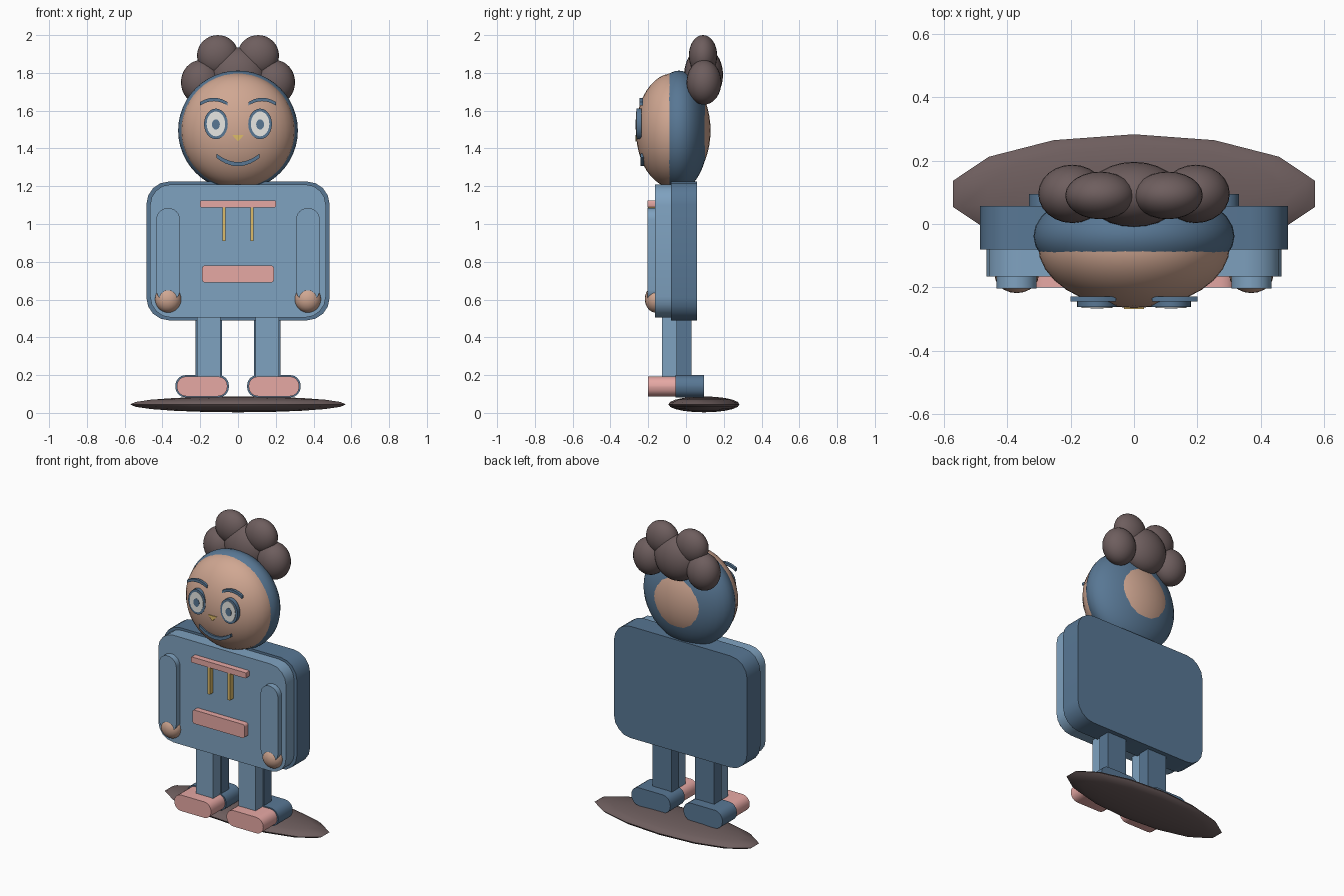
import bpy, bmesh, math

if "Cube" in bpy.data.objects:
    bpy.data.objects.remove(bpy.data.objects["Cube"])


def srgb(r, g, b):
    lin = [((c / 255 + 0.055) / 1.055) ** 2.4 for c in (r, g, b)]
    return (*lin, 1.0)


def material(name, rgb):
    m = bpy.data.materials.new(name)
    m.diffuse_color = srgb(*rgb)
    m.use_nodes = True
    m.node_tree.nodes["Principled BSDF"].inputs["Base Color"].default_value = m.diffuse_color
    return m


LIGHT = material("light_blue", (127, 162, 192))
DARK = material("dark_blue", (88, 119, 148))
SKIN = material("skin_tan", (208, 167, 146))
PINK = material("soft_pink", (230, 168, 164))
HAIR = material("dark_brown", (110, 94, 94))
GOLD = material("gold", (222, 188, 105))
WHITE = material("off_white", (232, 232, 228))


def finish(bm, name, mat, angle):
    bmesh.ops.recalc_face_normals(bm, faces=bm.faces)
    mesh = bpy.data.meshes.new(name)
    bm.to_mesh(mesh)
    bm.free()
    mesh.materials.append(mat)
    ob = bpy.data.objects.new(name, mesh)
    bpy.context.collection.objects.link(ob)
    bpy.ops.object.select_all(action='DESELECT')
    ob.select_set(True)
    bpy.context.view_layer.objects.active = ob
    bpy.ops.object.shade_smooth_by_angle(angle=math.radians(angle))
    return ob


def ellipsoid(name, centre, radii, mat, segments=24, rings=16):
    bm = bmesh.new()
    bmesh.ops.create_uvsphere(bm, u_segments=segments, v_segments=rings, radius=1)
    bmesh.ops.scale(bm, vec=radii, verts=bm.verts)
    bmesh.ops.translate(bm, vec=centre, verts=bm.verts)
    return finish(bm, name, mat, 60)


def slab(name, profile, y0, y1, mat, angle=30):
    """Extrude an x-z outline from y0 to y1."""
    bm = bmesh.new()
    front = bm.faces.new([bm.verts.new((x, y0, z)) for x, z in profile])
    ext = bmesh.ops.extrude_face_region(bm, geom=[front])
    moved = [v for v in ext["geom"] if isinstance(v, bmesh.types.BMVert)]
    bmesh.ops.translate(bm, vec=(0, y1 - y0, 0), verts=moved)
    return finish(bm, name, mat, angle)


def round_rect(x0, x1, z0, z1, r, n=4):
    pts = []
    corners = [(x1 - r, z1 - r), (x0 + r, z1 - r), (x0 + r, z0 + r), (x1 - r, z0 + r)]
    for i, (cx, cz) in enumerate(corners):
        for k in range(n + 1):
            a = math.pi / 2 * (i + k / n)
            pts.append((cx + r * math.cos(a), cz + r * math.sin(a)))
    return pts


def rect(x0, x1, z0, z1):
    return [(x0, z0), (x1, z0), (x1, z1), (x0, z1)]


def ellipse(cx, cz, rx, rz, n=24):
    return [(cx + rx * math.cos(2 * math.pi * i / n),
             cz + rz * math.sin(2 * math.pi * i / n)) for i in range(n)]


def arc_band(cx, ends_z, half, rise, thick, n=10):
    """Curved stroke: a parabola bulging by rise, with even thickness."""
    low, high = [], []
    for i in range(n + 1):
        t = 2 * i / n - 1
        z = ends_z + rise * (1 - t * t)
        low.append((cx + half * t, z - thick / 2))
        high.append((cx + half * t, z + thick / 2))
    return low + high[::-1]


# Flat oval board
ellipsoid("board", (0, 0.095, 0.045), (0.585, 0.188, 0.042), HAIR, 14, 10)

# Torso: dark back layer and lighter front layer
slab("torso_back", round_rect(-0.485, 0.485, 0.49, 1.225, 0.12), -0.08, 0.057, DARK)
slab("torso_front", round_rect(-0.465, 0.465, 0.505, 1.21, 0.11), -0.165, -0.08, LIGHT)

# Hoodie trim
slab("collar", round_rect(-0.2, 0.2, 1.088, 1.125, 0.006, 2), -0.203, -0.16, PINK)
slab("pocket", round_rect(-0.19, 0.19, 0.69, 0.78, 0.015, 3), -0.203, -0.16, PINK)

# Head: face ellipsoid poking through the hood ellipsoid
ellipsoid("hood", (0, -0.038, 1.495), (0.317, 0.16, 0.317), DARK, 32, 24)
ellipsoid("face", (0, -0.0675, 1.495), (0.303, 0.1975, 0.303), SKIN, 32, 24)

# Nose and mouth
slab("nose", [(-0.032, 1.472), (0.032, 1.472), (0, 1.438)], -0.268, -0.25, GOLD)
slab("mouth", arc_band(0, 1.362, 0.115, -0.045, 0.022), -0.242, -0.222, DARK)

# Central hair tuft
ellipsoid("hair_middle", (0, 0.093, 1.79), (0.15, 0.103, 0.145), HAIR)

for side, s in (("left", -1), ("right", 1)):
    # Hair tufts
    ellipsoid("hair_top_" + side, (s * 0.107, 0.09, 1.892), (0.11, 0.075, 0.108), HAIR)
    ellipsoid("hair_side_" + side, (s * 0.195, 0.095, 1.75), (0.107, 0.092, 0.118), HAIR)
    # Eye layers and brow
    slab("eye_rim_" + side, ellipse(s * 0.117, 1.53, 0.063, 0.081), -0.262, -0.235, DARK)
    slab("eye_white_" + side, ellipse(s * 0.117, 1.53, 0.049, 0.066), -0.265, -0.26, WHITE)
    slab("pupil_" + side, ellipse(s * 0.117, 1.527, 0.021, 0.027, 16), -0.267, -0.262, DARK)
    slab("brow_" + side, arc_band(s * 0.128, 1.637, 0.072, 0.022, 0.018), -0.245, -0.228, DARK)
    # Drawstring
    slab("drawstring_" + side, rect(s * 0.073 - 0.008, s * 0.073 + 0.008, 0.91, 1.088),
         -0.2, -0.16, GOLD)
    # Arm and hand
    xa = s * 0.37
    slab("arm_" + side, round_rect(xa - 0.063, xa + 0.063, 0.59, 1.085, 0.0625, 6),
         -0.203, -0.16, LIGHT)
    ellipsoid("hand_" + side, (xa, -0.16, 0.602), (0.07, 0.058, 0.071), SKIN, 20, 14)
    # Leg: dark back and lighter front
    xl = s * 0.155
    slab("leg_back_" + side, rect(xl - 0.07, xl + 0.07, 0.18, 0.52), -0.05, 0.028, DARK)
    slab("leg_front_" + side, rect(xl - 0.062, xl + 0.062, 0.18, 0.52), -0.128, -0.05, LIGHT)
    # Shoe: dark heel and pink toe
    xs = s * 0.19
    slab("shoe_heel_" + side, round_rect(xs - 0.142, xs + 0.142, 0.082, 0.2, 0.055),
         -0.055, 0.095, DARK)
    slab("shoe_toe_" + side, round_rect(xs - 0.134, xs + 0.134, 0.088, 0.193, 0.05),
         -0.2, -0.055, PINK)
